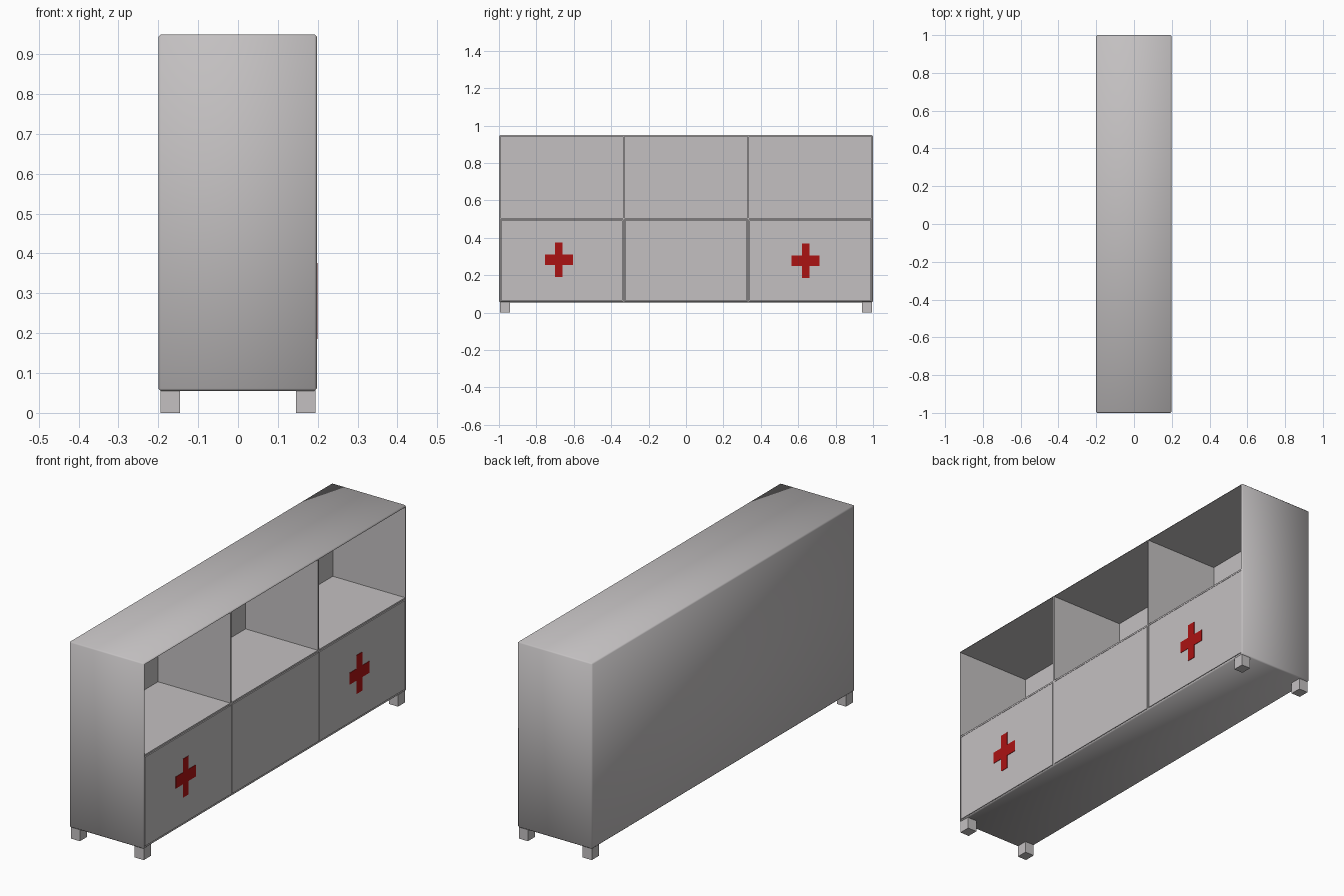
import bpy, bmesh
from mathutils import Vector, Matrix

if "Cube" in bpy.data.objects:
    bpy.data.objects.remove(bpy.data.objects["Cube"])


def material(name, rgb):
    m = bpy.data.materials.new(name)
    m.diffuse_color = (*rgb, 1.0)
    m.use_nodes = True
    m.node_tree.nodes["Principled BSDF"].inputs["Base Color"].default_value = m.diffuse_color
    return m


GREY = material("pale grey", (0.55, 0.53, 0.535))
RED = material("deep red", (0.41, 0.006, 0.006))


def finish(bm, name, mat):
    me = bpy.data.meshes.new(name)
    bmesh.ops.recalc_face_normals(bm, faces=bm.faces[:])
    bm.to_mesh(me)
    bm.free()
    me.materials.append(mat)
    ob = bpy.data.objects.new(name, me)
    bpy.context.scene.collection.objects.link(ob)
    return ob


def box_bm(lo, hi):
    lo, hi = Vector(lo), Vector(hi)
    bm = bmesh.new()
    bmesh.ops.create_cube(bm, size=1, matrix=Matrix.Translation((lo + hi) / 2)
                          @ Matrix.Diagonal((*(hi - lo), 1)))
    return bm


def box(name, lo, hi, mat=GREY):
    return finish(box_bm(lo, hi), name, mat)


# Cabinet shell: chamfered box hollowed from the +x face
bm = box_bm((-0.2, -1, 0.055), (0.198, 1, 0.95))
bmesh.ops.bevel(bm, geom=bm.edges[:], offset=0.006, segments=1, affect='EDGES')
bm.normal_update()
front = max(bm.faces, key=lambda f: f.calc_center_median().x)
bmesh.ops.inset_region(bm, faces=[front], thickness=0.002)
ext = bmesh.ops.extrude_discrete_faces(bm, faces=[front])
bmesh.ops.translate(bm, verts=ext["faces"][0].verts[:], vec=(-0.388, 0, 0))
shell = finish(bm, "cabinet_shell", GREY)
bpy.context.view_layer.objects.active = shell
shell.select_set(True)
bpy.ops.object.shade_smooth_by_angle(angle=0.9)
shell.select_set(False)

# Shelf and upright dividers
box("middle_shelf", (-0.192, -0.993, 0.497), (0.195, 0.993, 0.505))
for i, y in enumerate((-0.333, 0.333)):
    box(f"divider_{i}", (-0.191, y - 0.004, 0.062), (0.196, y + 0.004, 0.943))

# Three doors closing the lower row
for i, (a, b) in enumerate(((-0.989, -0.340), (-0.326, 0.326), (0.340, 0.989))):
    box(f"door_{i}", (0.18, a, 0.066), (0.197, b, 0.494))

# Red crosses on the outer doors
for i, (y, z) in enumerate(((-0.68, 0.283), (0.64, 0.278))):
    w, h, a, b = 0.075, 0.093, 0.021, 0.028
    pts = [(w, -b), (w, b), (a, b), (a, h), (-a, h), (-a, b),
           (-w, b), (-w, -b), (-a, -b), (-a, -h), (a, -h), (a, -b)]
    bm = bmesh.new()
    f = bm.faces.new([bm.verts.new((0.196, y + p, z + q)) for p, q in pts])
    ext = bmesh.ops.extrude_face_region(bm, geom=[f])
    bmesh.ops.translate(bm, vec=(0.003, 0, 0),
                        verts=[v for v in ext["geom"] if isinstance(v, bmesh.types.BMVert)])
    finish(bm, f"red_cross_{i}", RED)

# Short square feet
for x in (-0.17, 0.17):
    for y in (-0.967, 0.967):
        box("foot", (x - 0.024, y - 0.027, 0), (x + 0.024, y + 0.027, 0.058))
